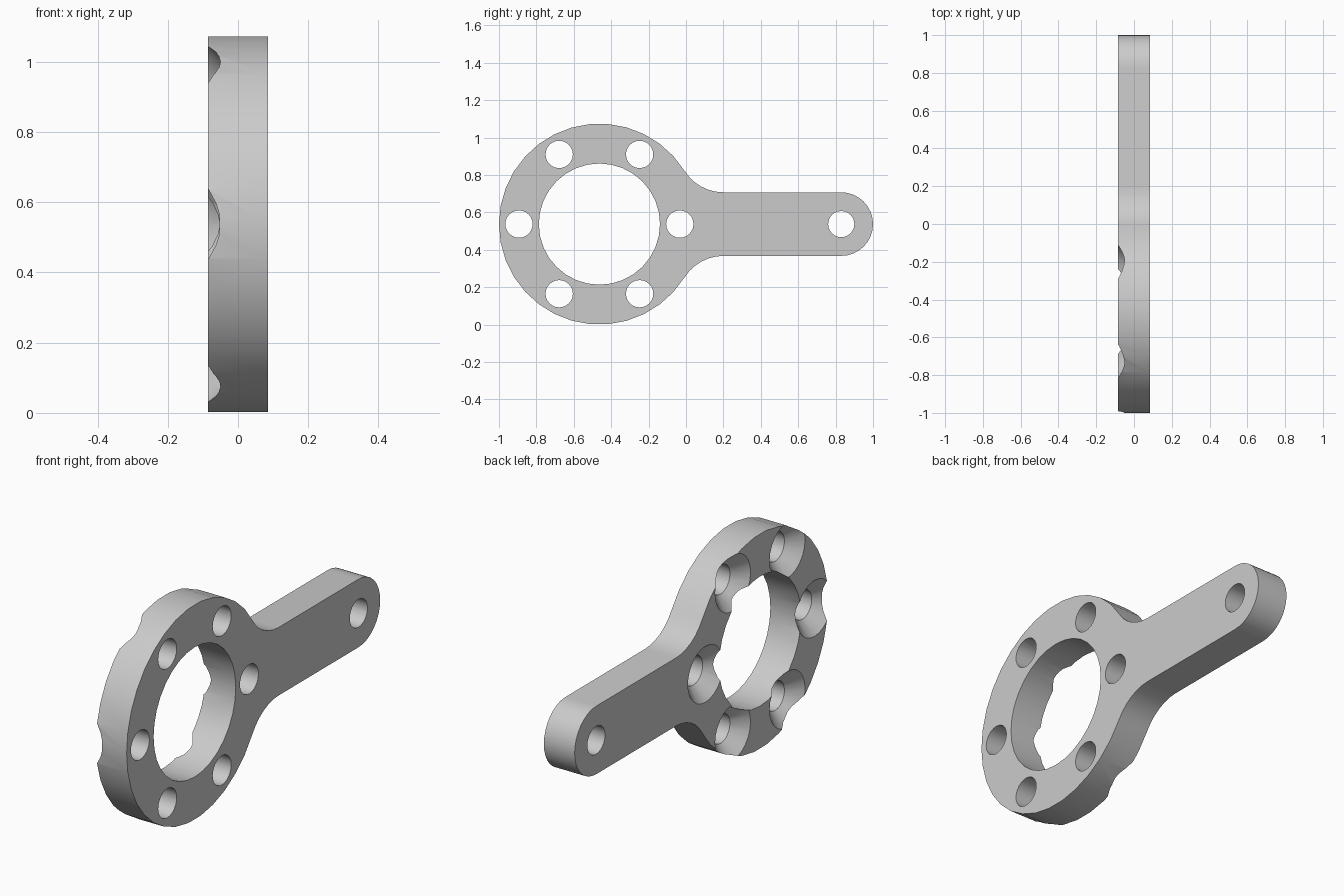
import bpy, bmesh
from math import sin, cos, pi, atan2, hypot, radians

cube = bpy.data.objects.get("Cube")
if cube:
    bpy.data.objects.remove(cube, do_unlink=True)

HALF = 0.085                 # half thickness along x
CY, CZ = -0.463, 0.5375      # ring centre
RING_R, BORE_R = 0.537, 0.324
BOLT_R, HOLE_R, SINK_R = 0.43, 0.073, 0.14
ARM_Y, ARM_R = 0.83, 0.17    # arm end centre, arm half width
FILLET_Y = 0.2               # where the fillet meets the straight arm


def arc(cy, cz, r, a0, a1, n):
    return [(cy + r * cos(a0 + (a1 - a0) * i / n), cz + r * sin(a0 + (a1 - a0) * i / n))
            for i in range(n + 1)]


def new_object(name, bm):
    bmesh.ops.recalc_face_normals(bm, faces=bm.faces)
    mesh = bpy.data.meshes.new(name)
    bm.to_mesh(mesh)
    bm.free()
    obj = bpy.data.objects.new(name, mesh)
    bpy.context.collection.objects.link(obj)
    return obj


def loft(name, rings):
    """Closed solid from successive loops of (x, y, z) points."""
    bm = bmesh.new()
    loops = [[bm.verts.new(p) for p in ring] for ring in rings]
    for a, b in zip(loops, loops[1:]):
        for i in range(len(a)):
            j = (i + 1) % len(a)
            bm.faces.new((a[i], a[j], b[j], b[i]))
    bm.faces.new(loops[0])
    bm.faces.new(loops[-1])
    return new_object(name, bm)


def cut(body, cy, cz, profile, n):
    """Subtract a solid turned about an x-parallel axis; profile is (x, radius)."""
    cutter = loft("cutter", [[(x, cy + r * cos(2 * pi * i / n), cz + r * sin(2 * pi * i / n))
                              for i in range(n)] for x, r in profile])
    cutter.hide_render = True
    mod = body.modifiers.new("cut", 'BOOLEAN')
    mod.operation, mod.solver, mod.object = 'DIFFERENCE', 'EXACT', cutter
    bpy.context.view_layer.objects.active = body
    bpy.ops.object.modifier_apply(modifier=mod.name)
    bpy.data.objects.remove(cutter, do_unlink=True)


# Upper half outline: arm end, fillet into the ring, ring
d = FILLET_Y - CY
fillet_r = (d * d + ARM_R ** 2 - RING_R ** 2) / (2 * (RING_R - ARM_R))
fz = ARM_R + fillet_r
join = atan2(fz, d)
upper = arc(ARM_Y, 0, ARM_R, 0, pi / 2, 8)
upper += arc(FILLET_Y, fz, fillet_r, -pi / 2, join - pi, 6)
upper += arc(CY, 0, RING_R, join, pi, 14)[1:]
outline = upper + [(y, -z) for y, z in reversed(upper[1:-1])]

# Flat lever body
body = loft("ring_lever", [[(x, y, CZ + z) for y, z in outline] for x in (-HALF, HALF)])

# Central bore and arm end hole
over = HALF + 0.02
cut(body, CY, CZ, [(-over, BORE_R), (over, BORE_R)], 32)
cut(body, ARM_Y, CZ, [(-over, HOLE_R - 0.003), (over, HOLE_R - 0.003)], 24)

# Six countersunk bolt holes
sink = [(-over, SINK_R + 0.02), (-HALF + SINK_R - HOLE_R, HOLE_R), (over, HOLE_R)]
for k in range(6):
    a = k * pi / 3
    cut(body, CY + BOLT_R * cos(a), CZ + BOLT_R * sin(a), sink, 24)

# Plain grey material
mat = bpy.data.materials.new("light_grey")
mat.use_nodes = True
grey = (0.6, 0.6, 0.6, 1)
mat.diffuse_color = grey
mat.node_tree.nodes["Principled BSDF"].inputs["Base Color"].default_value = grey
body.data.materials.clear()
body.data.materials.append(mat)

# Smooth walls with crisp rims
bpy.ops.object.select_all(action='DESELECT')
body.select_set(True)
bpy.context.view_layer.objects.active = body
bpy.ops.object.shade_smooth_by_angle(angle=radians(30))
